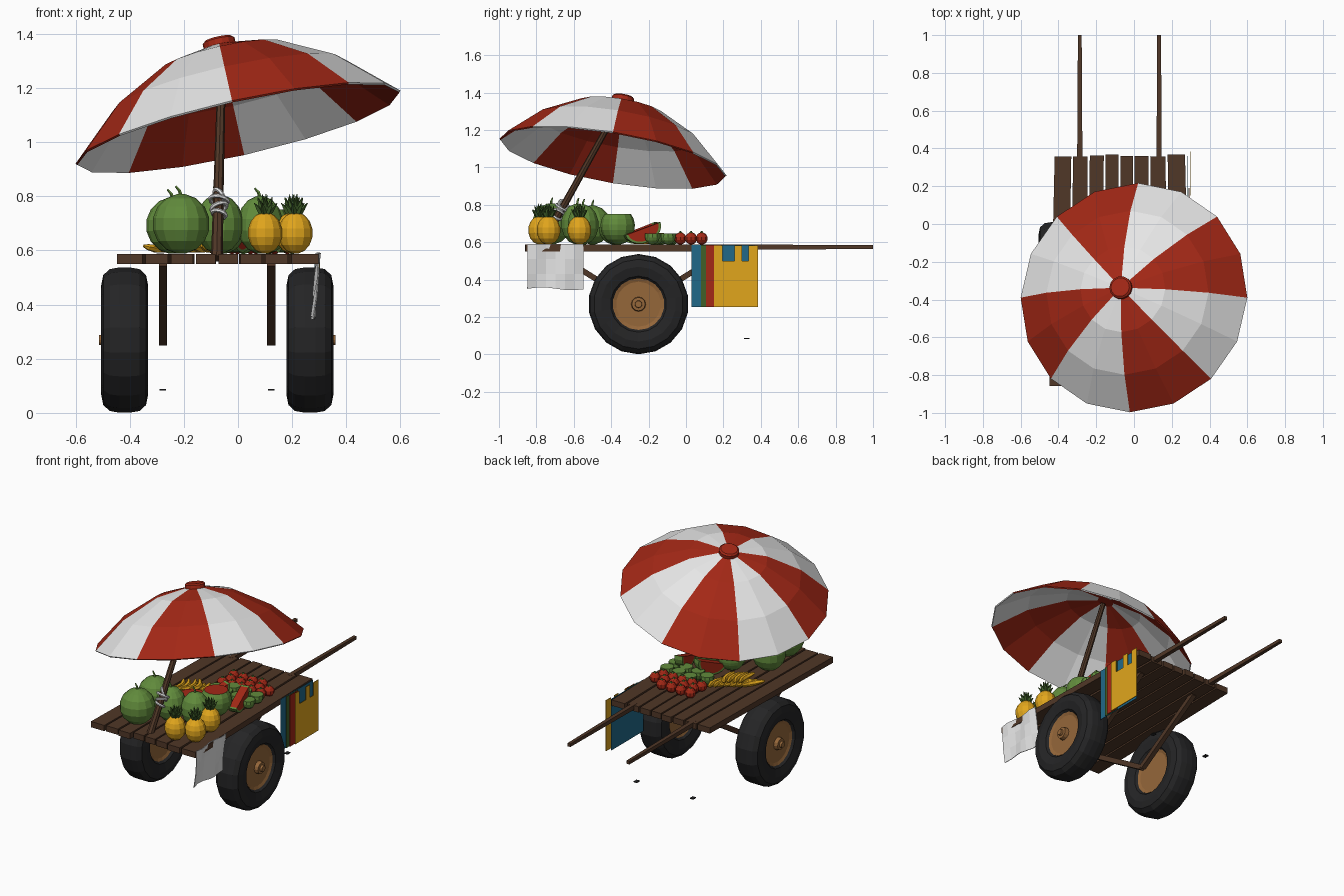
import bpy, bmesh, math, random
from math import sin, cos, pi
from mathutils import Vector, Matrix

if "Cube" in bpy.data.objects:
    bpy.data.objects.remove(bpy.data.objects["Cube"])
random.seed(4)

COL = {"red": (.37, .021, .008), "white": (.8, .8, .8), "dark wood": (.08, .038, .02),
       "tyre black": (.018, .018, .019), "tan wood": (.30, .135, .042), "melon green": (.12, .26, .045),
       "yellow": (.75, .38, .012), "blue": (.015, .14, .25), "leaf green": (.05, .115, .022)}
MAT = {}
for n, c in COL.items():
    MAT[n] = bpy.data.materials.new(n)
    MAT[n].diffuse_color = (*c, 1)


def finish(name, bm, *mats):
    bmesh.ops.recalc_face_normals(bm, faces=bm.faces)
    me = bpy.data.meshes.new(name)
    bm.to_mesh(me)
    bm.free()
    ob = bpy.data.objects.new(name, me)
    bpy.context.collection.objects.link(ob)
    for m in mats:
        me.materials.append(MAT[m])
    return ob


def skin(bm, rings, closed=False, caps=True):
    """Bridge equal rings of points with quads."""
    vs = [[bm.verts.new(p) for p in r] for r in rings]
    n = len(vs[0])
    pairs = list(zip(vs, vs[1:])) + ([(vs[-1], vs[0])] if closed else [])
    for a, b in pairs:
        for i in range(n):
            bm.faces.new((a[i], a[(i + 1) % n], b[(i + 1) % n], b[i]))
    if caps and not closed:
        bm.faces.new(vs[0][::-1])
        bm.faces.new(vs[-1])


def lathe(bm, prof, segs, M, closed=False, caps=True):
    skin(bm, [[M @ Vector((r * cos(2 * pi * i / segs), r * sin(2 * pi * i / segs), z))
               for i in range(segs)] for r, z in prof], closed, caps)


def tube(bm, pts, radii, segs=6, off=0):
    pts = [Vector(p) for p in pts]
    rings = []
    for i, p in enumerate(pts):
        d = pts[min(i + 1, len(pts) - 1)] - pts[max(i - 1, 0)]
        q = d.to_track_quat('Z', 'Y')
        rings.append([p + q @ Vector((radii[i] * cos(off + 2 * pi * k / segs),
                                      radii[i] * sin(off + 2 * pi * k / segs), 0)) for k in range(segs)])
    skin(bm, rings)


def beam(bm, a, b, wa, wb=None):
    tube(bm, [a, b], [wa * .707, (wb or wa) * .707], 4, pi / 4)


def box(bm, x0, x1, y0, y1, z0, z1):
    skin(bm, [[(x0, y0, z), (x1, y0, z), (x1, y1, z), (x0, y1, z)] for z in (z0, z1)])


T = Matrix.Translation
CX = -.077   # cart centre line
DECK = .587

# deck planks, slightly wider apart at the front
bm = bmesh.new()
edges = [(-.42, -.332), (-.322, -.245), (-.234, -.16), (-.15, -.082), (-.072, -.006),
         (.003, .076), (.086, .166), (.178, .27)]
for x0, x1 in edges:
    yf, yb = -.85 + random.uniform(-.012, .012), .362 + random.uniform(-.006, .008)
    f = [CX + (x - CX) * 1.08 for x in (x0, x1)]
    skin(bm, [[(f[0], yf, z), (f[1], yf, z), (x1, yb, z), (x0, yb, z)] for z in (.55, DECK)])
finish("deck_planks", bm, "dark wood")

# handles, V struts and small foot plates, one set per side
bm, bs, bf = bmesh.new(), bmesh.new(), bmesh.new()
for s in (-1, 1):
    x = CX + s * .21
    beam(bm, (x, .33, .574), (x, 1.0, .574), .028, .02)
    xs = CX + s * .2
    for e in (-1, 1):
        beam(bs, (xs, -.254, .262), (xs, -.254 + e * .47, .555), .03)
    box(bf, xs - .012, xs + .012, .31, .34, .083, .088)
finish("handles", bm, "dark wood")
finish("axle_struts", bs, "dark wood")
finish("foot_plates", bf, "tyre black")

# wheels
for s, side in ((-1, "left"), (1, "right")):
    M = T((CX + .0345 - .034 + s * .342, -.254, .269)) @ Matrix.Rotation(s * pi / 2, 4, 'Y')
    bm = bmesh.new()
    lathe(bm, [(.135, -.055), (.15, -.075), (.2, -.087), (.24, -.079), (.262, -.055), (.268, -.02),
               (.268, .02), (.262, .055), (.24, .079), (.2, .087), (.15, .075), (.135, .055)], 18, M, True)
    finish(side + "_tyre", bm, "tyre black")
    bm = bmesh.new()
    lathe(bm, [(.12, -.055), (.138, -.062), (.138, .062), (.12, .055)], 18, M)
    lathe(bm, [(.04, .05), (.036, .08), (.02, .082), (.018, .095)], 12, M)
    finish(side + "_wheel_disc", bm, "tan wood")

# parasol canopy: eight striped panels, tilted
n = Vector((-.225, .17, 1)).normalized()
u = Vector((1, 0, .225)).normalized()
v = n.cross(u)
P = T((0, -.39, 1.055)) @ Matrix((u, v, n)).transposed().to_4x4()
bm = bmesh.new()
lathe(bm, [(.615, 0), (.44, .16), (.23, .273), (.04, .315)], 16, P, caps=False)
Pi = P.inverted()
for f in bm.faces:
    c = Pi @ f.calc_center_median()
    f.material_index = int((math.atan2(c.y, c.x) % (2 * pi)) / (pi / 4)) % 2
can = finish("parasol_canopy", bm, "red", "white")
mod = can.modifiers.new("thickness", 'SOLIDIFY')
mod.thickness, mod.offset = .008, -1
bm = bmesh.new()
lathe(bm, [(.06, .305), (.06, .332), (.05, .34)], 14, P)
finish("parasol_cap", bm, "red")
bm = bmesh.new()
tube(bm, [(-.078, -.785, .57), (-.072, -.64, .82), (-.058, -.35, 1.34)], [.022, .019, .015], 8)
finish("parasol_pole", bm, "dark wood")

# rope knot round the pole
bm = bmesh.new()
for k, (z, r, t) in enumerate([(.735, .026, .3), (.76, .03, -.35), (.785, .034, .2), (.8, .028, 1.1)]):
    M = T((-.07, -.785 + (z - .57) * .565, z)) @ Matrix.Rotation(t, 4, 'Y') @ Matrix.Rotation(-.5, 4, 'X')
    lathe(bm, [(r + .008 * cos(a * pi / 3), .008 * sin(a * pi / 3)) for a in range(6)], 12, M, True)
finish("pole_rope", bm, "white")

# white cloth hanging on the right edge
bm = bmesh.new()
N = 6
grid = [[bm.verts.new((.298 + .008 * sin(i * 1.5 + j) - .006 * j, -.848 + .3 * i / N,
                       DECK + .004 - .08 * j + (.008 * sin(i) if j == 3 else 0)))
         for j in range(4)] for i in range(N + 1)]
for a, b in zip(grid, grid[1:]):
    for j in range(3):
        bm.faces.new((a[j], b[j], b[j + 1], a[j + 1]))
cl = finish("hanging_cloth", bm, "white")
cl.modifiers.new("thickness", 'SOLIDIFY').thickness = .004

# layered coloured cloths at the back right
for k, (name, y0) in enumerate([("blue", .03), ("leaf green", .08), ("red", .106)]):
    bm = bmesh.new()
    x = .28 + .006 * k
    box(bm, x, x + .003, y0, .36 if k == 0 else .19, .255, .585)
    finish(name.replace(" ", "_") + "_cloth", bm, name)
bm = bmesh.new()
box(bm, .299, .302, .15, .385, .255, .5)
for y0, y1 in ((.15, .195), (.26, .3), (.335, .385)):
    box(bm, .299, .302, y0, y1, .5, .582)
finish("yellow_cloth", bm, "yellow")


def ball(bm, x, y, r, h, segs=12, cut=1.0, rings=7):
    """Ellipsoid standing on the deck; cut < 1 slices the top off flat."""
    top = math.acos(1 - 2 * cut) if cut < 1 else pi - .15
    lathe(bm, [(r * sin(t), h / 2 * (1 - cos(t))) for t in
               [.15 + (top - .15) * i / rings for i in range(rings + 1)]], segs, T((x, y, DECK)))


# whole melons with stems
bm, bs = bmesh.new(), bmesh.new()
for x, y, r, h in [(-.21, -.72, .106, .222), (-.07, -.58, .09, .22), (.082, -.55, .085, .215), (-.24, -.5, .1, .21)]:
    ball(bm, x, y, r, h, 14)
    z = DECK + h
    tube(bs, [(x, y, z - .01), (x - .006, y, z + .012), (x - .02, y + .006, z + .028)], [.008, .006, .004], 5)
finish("melons", bm, "melon green")
finish("melon_stems", bs, "melon green")

# cut melons with red flesh
bm = bmesh.new()
ball(bm, .1, -.365, .092, .2, 12, .82)
ball(bm, -.06, -.38, .085, .17, 12, .55)
for x, y in [(.2, -.18), (.11, -.16), (.2, -.095), (.02, -.15), (.11, -.085), (-.06, -.13), (.02, -.07)]:
    ball(bm, x, y, .042, .09, 10, .65, 4)
bm.normal_update()
for f in bm.faces:
    f.material_index = int(len(f.verts) > 4 and f.normal.z > .9 and f.calc_center_median().z > .66)
finish("cut_melons", bm, "melon green", "red")

# watermelon slices: red half discs with green rind
for k, (x, y, yaw) in enumerate([(.17, -.235, .2), (.0, -.25, -.4)]):
    bm = bmesh.new()
    M = T((x, y, .672)) @ Matrix.Rotation(yaw, 4, 'Z') @ Matrix.Rotation(.35, 4, 'X')
    for r0, r1, w, mi in ((.0, .088, .05, 0), (.088, .102, .05, 1)):
        arc = [pi + pi * i / 10 for i in range(11)]
        pts = [(r1 * cos(t), .75 * r1 * sin(t)) for t in arc]
        if r0:
            pts += [(r0 * cos(t), .75 * r0 * sin(t)) for t in arc[::-1]]
        old = set(bm.faces)
        skin(bm, [[M @ Vector((sx * w / 2, a, b)) for a, b in pts] for sx in (-1, 1)])
        for f in set(bm.faces) - old:
            f.material_index = mi
    finish("watermelon_slice_%d" % k, bm, "red", "melon green")

# pineapples with leafy crowns
bm, bl = bmesh.new(), bmesh.new()
for x, y in [(.1, -.78), (.212, -.735), (.2, -.57)]:
    ball(bm, x, y, .064, .155, 12)
    for ring, (cnt, spread, h) in enumerate([(7, .045, .045), (6, .03, .065), (3, .01, .078)]):
        for i in range(cnt):
            a = 2 * pi * i / cnt + ring * .4
            d = Vector((cos(a), sin(a), 0))
            b = Vector((x, y, DECK + .143))
            tube(bl, [b + d * .012, b + d * spread * .6 + Vector((0, 0, h * .55)),
                      b + d * spread + Vector((0, 0, h))], [.01, .009, .001], 4)
finish("pineapples", bm, "yellow")
finish("pineapple_crowns", bl, "leaf green")

# red round fruit in rows, with little stalks
bm, bs = bmesh.new(), bmesh.new()
for j, y in enumerate((-.03, .027, .084)):
    for i in range(5 if j < 2 else 4):
        x = -.09 + .068 * i + .02 * (j % 2)
        ball(bm, x, y, .033, .066, 9, 1, 5)
        lathe(bs, [(.012, .062), (.004, .072)], 5, T((x, y, DECK)))
finish("red_fruit", bm, "red")
finish("red_fruit_stalks", bs, "leaf green")

# bananas: curved tapered tubes fanned out
bm = bmesh.new()
for i in range(11):
    layer = i // 7
    c = Vector((-.31 + .03 * (i % 7) + .04 * layer, -.24 + .018 * (i % 7), DECK + .018 + .026 * layer))
    R = Matrix.Rotation(-.6 + .08 * i + random.uniform(-.1, .1), 3, 'Z')
    pts = [c + R @ Vector((.028 * (1 - t * t), .075 * t, .012 * t * t)) for t in (-1, -.8, -.3, .3, .8, 1)]
    tube(bm, pts, [.005, .012, .017, .017, .012, .005], 6)
finish("bananas", bm, "yellow")

for m in bpy.data.materials:
    if m.users and not m.is_grease_pencil:
        m.use_nodes = True
        m.node_tree.nodes["Principled BSDF"].inputs["Base Color"].default_value = m.diffuse_color
